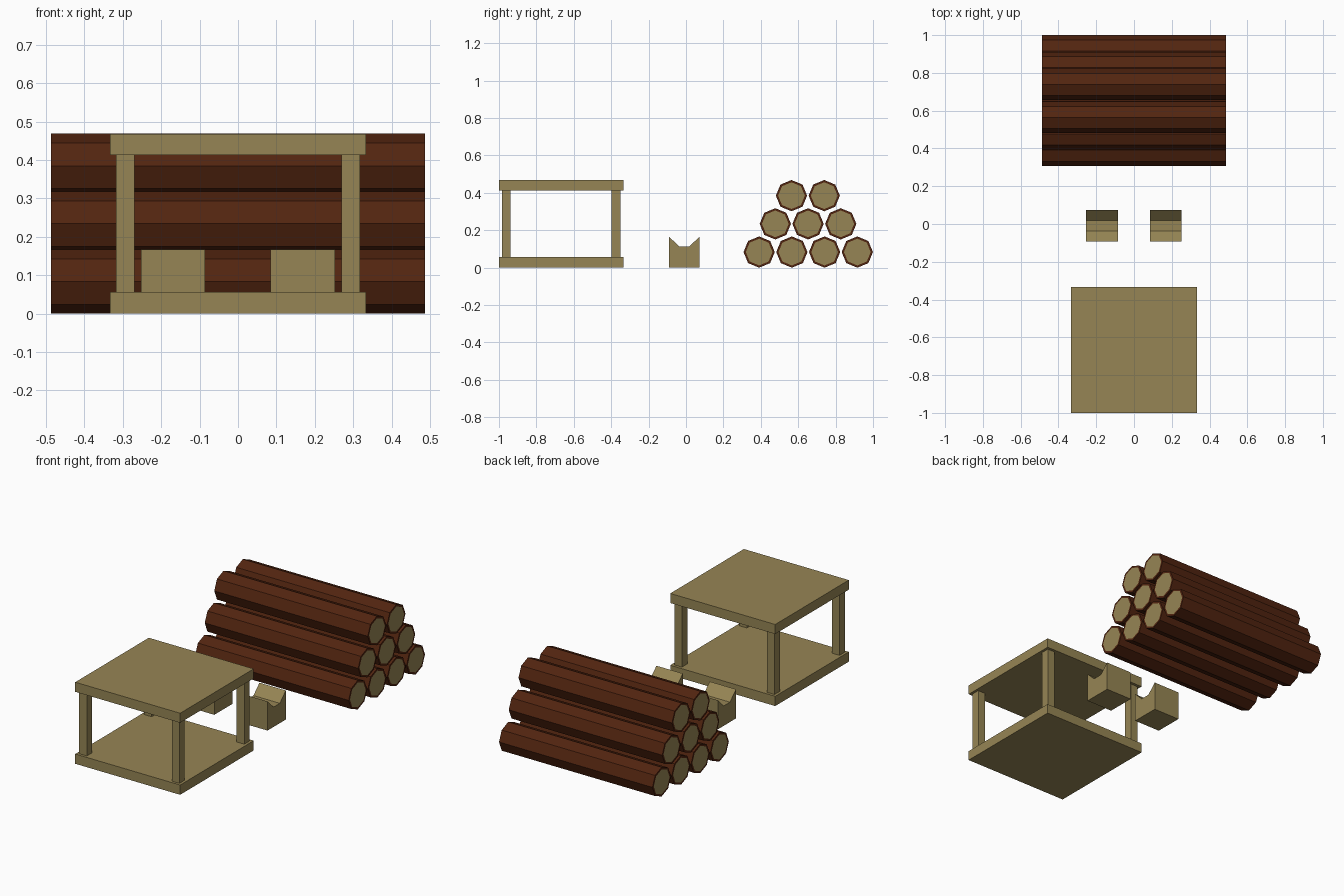
import bpy, bmesh, math

if "Cube" in bpy.data.objects:
    bpy.data.objects.remove(bpy.data.objects["Cube"])


def material(name, rgb):
    m = bpy.data.materials.new(name)
    m.diffuse_color = (*rgb, 1.0)
    m.use_nodes = True
    m.node_tree.nodes["Principled BSDF"].inputs["Base Color"].default_value = m.diffuse_color
    return m


WOOD = material("pale_wood", (0.305, 0.235, 0.089))
BARK = material("dark_bark", (0.085, 0.018, 0.005))


def finish(name, bm, mats):
    bmesh.ops.recalc_face_normals(bm, faces=bm.faces)
    me = bpy.data.meshes.new(name)
    bm.to_mesh(me)
    bm.free()
    for m in mats:
        me.materials.append(m)
    ob = bpy.data.objects.new(name, me)
    bpy.context.collection.objects.link(ob)
    return ob


def extrude_x(profile, x0, x1):
    """Solid from a (y, z) profile swept along x."""
    bm = bmesh.new()
    face = bm.faces.new([bm.verts.new((x0, y, z)) for y, z in profile])
    ext = bmesh.ops.extrude_face_region(bm, geom=[face])
    moved = [v for v in ext["geom"] if isinstance(v, bmesh.types.BMVert)]
    bmesh.ops.translate(bm, verts=moved, vec=(x1 - x0, 0, 0))
    # extruding a lone face can drop the starting cap: close it if open
    edges = [e for e in bm.edges if e.is_boundary]
    if edges:
        bmesh.ops.holes_fill(bm, edges=edges, sides=0)
    return bm


def box(name, x0, x1, y0, y1, z0, z1):
    profile = [(y0, z0), (y1, z0), (y1, z1), (y0, z1)]
    finish(name, extrude_x(profile, x0, x1), [WOOD])


# Table: two slabs joined by four square legs
box("table_base", -0.333, 0.333, -1.0, -0.333, 0.0, 0.056)
box("table_top", -0.333, 0.333, -1.0, -0.333, 0.413, 0.468)
for sx in (-1, 1):
    for sy in (-1, 1):
        cx, cy, h = sx * 0.294, -0.667 + sy * 0.294, 0.024
        box("table_leg", cx - h, cx + h, cy - h, cy + h, 0.056, 0.413)

# Chopping supports: notched blocks
notch = [(-0.092, 0.0), (0.073, 0.0), (0.073, 0.167),
         (0.019, 0.114), (-0.037, 0.114), (-0.092, 0.167)]
for x in (-0.253, 0.085):
    finish("notched_block", extrude_x(notch, x, x + 0.167), [WOOD])

# Log pile: octagonal logs with bark rims around pale cut ends
R, HALF = 0.0835, 0.487
for row in range(3):
    for i in range(4 - row):
        cy = 0.391 + row * 0.0865 + i * 0.175
        cz = R + row * 0.1508
        ring = [(cy + R * math.cos(k * math.pi / 4),
                 cz + R * math.sin(k * math.pi / 4)) for k in range(8)]
        bm = extrude_x(ring, -HALF, HALF)
        ends = [f for f in bm.faces if len(f.verts) == 8]
        bmesh.ops.inset_individual(bm, faces=ends, thickness=0.012)
        for f in bm.faces:
            f.material_index = 1 if len(f.verts) == 8 else 0
        finish("log", bm, [BARK, WOOD])
